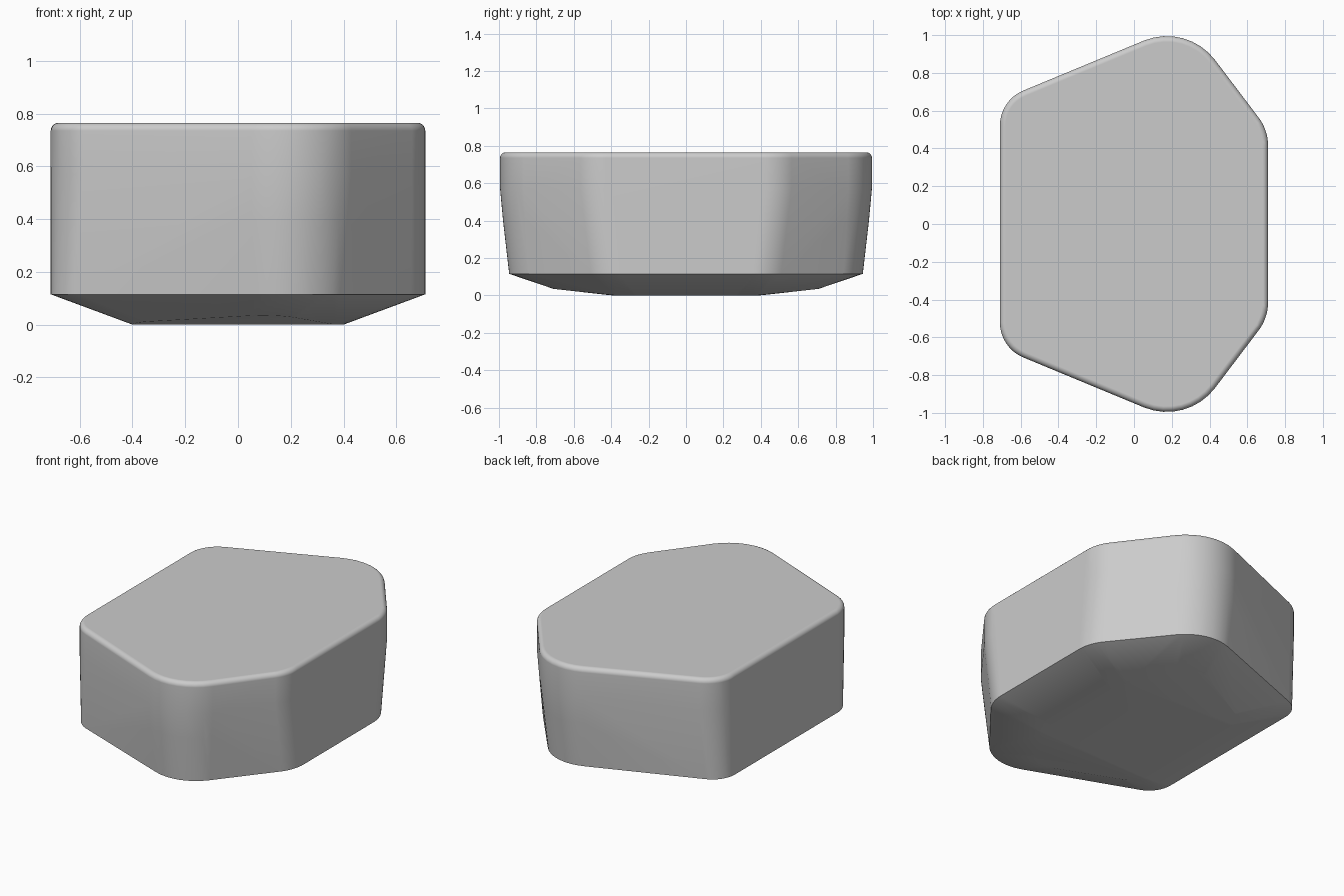
import bpy, bmesh
from math import radians, sin, cos
from mathutils import Vector

cube = bpy.data.objects.get("Cube")
if cube:
    bpy.data.objects.remove(cube, do_unlink=True)

grey = bpy.data.materials.new("plain grey")
grey.use_nodes = True
colour = (0.6, 0.6, 0.6, 1)
grey.diffuse_color = colour
grey.node_tree.nodes["Principled BSDF"].inputs["Base Color"].default_value = colour
grey.node_tree.nodes["Principled BSDF"].inputs["Roughness"].default_value = 0.6

STEPS = 8


def outline(corners, inset=0.0):
    """Rounded outline from (x, y, radius) corners of the back half, mirrored in y."""
    pts = [Vector((x, y)) for x, y, r in corners]
    ring = [Vector((pts[0].x, 0))] + pts + [Vector((pts[-1].x, 0))]
    half = []
    for i, (x, y, r) in enumerate(corners):
        a = (ring[i] - ring[i + 1]).normalized()
        b = (ring[i + 2] - ring[i + 1]).normalized()
        centre = ring[i + 1] + (a + b).normalized() * (r / sin(a.angle(b) / 2))
        # Outward normals of the two adjoining sides
        n1, n2 = Vector((a.y, -a.x)), Vector((-b.y, b.x))
        for s in range(STEPS + 1):
            half.append(centre + n1.slerp(n2, s / STEPS) * (r - inset))
    return half + [Vector((p.x, -p.y)) for p in half]


top = [(-0.71, 0.655, 0.2), (0.28, 1.065, 0.32), (0.71, 0.497, 0.25)]
middle = [(-0.71, 0.645, 0.19), (0.27, 1.045, 0.31), (0.71, 0.475, 0.25)]
lip = [(-0.71, 0.63, 0.16), (0.26, 1.0, 0.28), (0.71, 0.44, 0.25)]

bm = bmesh.new()


def add_ring(points, z):
    for p in points:
        bm.verts.new((p.x, p.y, z))


# Walls, tapering in below the middle
add_ring(outline(lip), 0.115)
add_ring(outline(middle), 0.4)
add_ring(outline(top), 0.57)

# Rounded top rim
rim = 0.03
for i in range(6):
    t = radians(90 * i / 5)
    add_ring(outline(top, rim * (1 - cos(t))), 0.765 - rim * (1 - sin(t)))

# Shallow underside, rising towards the two tips
for p in outline(lip):
    x, y = p.x * 0.563, p.y * 0.75
    bm.verts.new((x, y, max(0, abs(y) - 0.4) * 0.113))

hull = bmesh.ops.convex_hull(bm, input=bm.verts[:])
spare = {g for g in hull["geom_interior"] + hull["geom_unused"]
         if isinstance(g, bmesh.types.BMVert)}
bmesh.ops.delete(bm, geom=list(spare), context='VERTS')
bmesh.ops.dissolve_limit(bm, angle_limit=radians(0.5), verts=bm.verts[:], edges=bm.edges[:])
bmesh.ops.recalc_face_normals(bm, faces=bm.faces[:])

mesh = bpy.data.meshes.new("rounded_block")
bm.to_mesh(mesh)
bm.free()
mesh.materials.append(grey)
block = bpy.data.objects.new("rounded_block", mesh)
bpy.context.scene.collection.objects.link(block)

# Smooth corners, crisp lower lip, flat top
bpy.ops.object.select_all(action='DESELECT')
block.select_set(True)
bpy.context.view_layer.objects.active = block
bpy.ops.object.shade_smooth_by_angle(angle=radians(30))
weighted = block.modifiers.new("weighted normals", 'WEIGHTED_NORMAL')
weighted.keep_sharp = True
